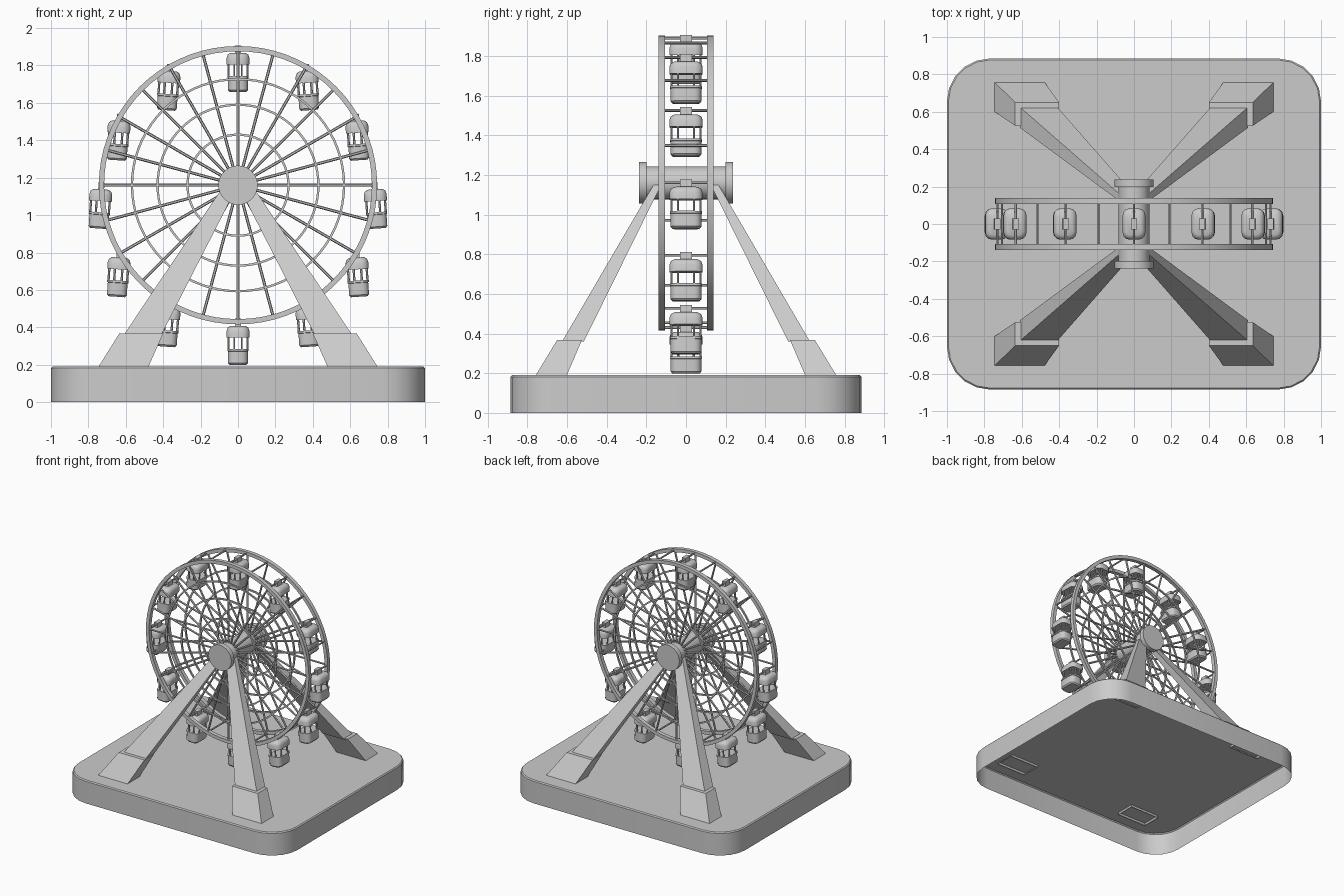
import bpy, bmesh, math
from mathutils import Vector, Matrix

cube = bpy.data.objects.get("Cube")
if cube:
    bpy.data.objects.remove(cube, do_unlink=True)

grey = bpy.data.materials.new("plain_grey")
grey.use_nodes = True
grey.diffuse_color = (0.6, 0.6, 0.6, 1)
grey.node_tree.nodes["Principled BSDF"].inputs["Base Color"].default_value = (0.6, 0.6, 0.6, 1)

HUB_Z = 1.16
RIM_R = 0.73
RIM_Y = 0.122
SPOKES = 24


def finish(name, bm, angle=35):
    bmesh.ops.recalc_face_normals(bm, faces=bm.faces[:])
    mesh = bpy.data.meshes.new(name)
    bm.to_mesh(mesh)
    bm.free()
    mesh.materials.append(grey)
    obj = bpy.data.objects.new(name, mesh)
    bpy.context.collection.objects.link(obj)
    bpy.ops.object.select_all(action="DESELECT")
    obj.select_set(True)
    bpy.context.view_layer.objects.active = obj
    if angle:
        bpy.ops.object.shade_smooth_by_angle(angle=math.radians(angle))
    return obj


def rounded_ring(hx, hy, r, z, steps=5):
    """Rounded rectangle outline at height z."""
    pts = []
    for i, (sx, sy) in enumerate(((1, 1), (-1, 1), (-1, -1), (1, -1))):
        for k in range(steps + 1):
            a = math.pi / 2 * (i + k / steps)
            pts.append(Vector((sx * (hx - r) + r * math.cos(a),
                               sy * (hy - r) + r * math.sin(a), z)))
    return pts


def box_ring(x0, x1, y0, y1, z):
    return [Vector(p) for p in ((x0, y0, z), (x1, y0, z), (x1, y1, z), (x0, y1, z))]


def loft(bm, rings, cap_start=True, cap_end=True, matrix=Matrix()):
    rows = [[bm.verts.new(matrix @ p) for p in ring] for ring in rings]
    n = len(rows[0])
    for a, b in zip(rows, rows[1:]):
        for i in range(n):
            bm.faces.new((a[i], a[(i + 1) % n], b[(i + 1) % n], b[i]))
    if cap_start:
        bm.faces.new(rows[0][::-1])
    if cap_end:
        bm.faces.new(rows[-1])


def rod(bm, start, end, radius, sides=6):
    start, end = Vector(start), Vector(end)
    axis = end - start
    mat = Matrix.Translation((start + end) / 2) @ axis.to_track_quat("Z", "Y").to_matrix().to_4x4()
    bmesh.ops.create_cone(bm, cap_ends=True, segments=sides, radius1=radius,
                          radius2=radius, depth=axis.length, matrix=mat)


def wheel_point(angle, r, y):
    return Vector((r * math.sin(angle), y, HUB_Z + r * math.cos(angle)))


def hoop(bm, r, y, half_r, half_y, segments=72):
    """Ring of rectangular section around the wheel axis."""
    section = ((half_r, half_y), (half_r, -half_y), (-half_r, -half_y), (-half_r, half_y))
    rows = [[bm.verts.new(wheel_point(math.tau * i / segments, r + dr, y + dy))
             for dr, dy in section] for i in range(segments)]
    for i in range(segments):
        a, b = rows[i], rows[(i + 1) % segments]
        for k in range(4):
            bm.faces.new((a[k], a[(k + 1) % 4], b[(k + 1) % 4], b[k]))


# Base: a hollow slab, open underneath
bm = bmesh.new()
loft(bm, [rounded_ring(1, 0.885, 0.23, 0),
          rounded_ring(1, 0.885, 0.23, 0.182),
          rounded_ring(0.992, 0.877, 0.222, 0.19)], cap_start=False)
finish("base", bm)

# Legs and sheared feet, one for each corner
for sx, side in ((1, "left"), (-1, "right")):
    for sy, end in ((-1, "front"), (1, "back")):
        mirror = Matrix.Diagonal((sx, sy, 1, 1))
        bm = bmesh.new()
        loft(bm, [box_ring(0.485, 0.755, 0.607, 0.767, 0.175),
                  box_ring(0.4, 0.635, 0.525, 0.65, 0.367)], cap_start=False, matrix=mirror)
        finish(f"{end}_{side}_foot", bm, None)
        bm = bmesh.new()
        loft(bm, [box_ring(0.41, 0.61, 0.515, 0.625, 0.36),
                  box_ring(0.0, 0.075, 0.12, 0.158, 1.16)], matrix=mirror)
        finish(f"{end}_{side}_leg", bm, None)

# Hub axle with end discs
bm = bmesh.new()
rod(bm, (0, -0.21, HUB_Z), (0, 0.21, HUB_Z), 0.083, 32)
for s in (-1, 1):
    rod(bm, (0, s * 0.198, HUB_Z), (0, s * 0.237, HUB_Z), 0.105, 32)
finish("hub", bm)

# Two wheel faces: rim, inner rings and spokes
for s, label in ((-1, "front"), (1, "back")):
    y = s * RIM_Y
    bm = bmesh.new()
    hoop(bm, RIM_R, y, 0.014, 0.016)
    finish(f"{label}_rim", bm)
    bm = bmesh.new()
    for r in (0.27, 0.43, 0.567):
        hoop(bm, r, y, 0.006, 0.006)
    finish(f"{label}_inner_rings", bm)
    bm = bmesh.new()
    for i in range(SPOKES):
        a = math.tau * i / SPOKES
        rod(bm, wheel_point(a, 0.07, y), wheel_point(a, RIM_R, y), 0.008)
    finish(f"{label}_spokes", bm)

# Bars joining the two rims
bm = bmesh.new()
for i in range(SPOKES):
    a = math.tau * i / SPOKES
    rod(bm, wheel_point(a, RIM_R, -RIM_Y), wheel_point(a, RIM_R, RIM_Y), 0.007)
finish("cross_bars", bm)

# Cabins hanging from every second bar, swung slightly outward
for i in range(12):
    a = math.tau * i / 12
    pivot = wheel_point(a, RIM_R, 0)
    lean = 0 if i % 6 == 0 else math.copysign(math.radians(4), math.sin(a))
    place = Matrix.Translation(pivot) @ Matrix.Rotation(-lean, 4, "Y")
    bm = bmesh.new()
    # lower tub
    loft(bm, [rounded_ring(0.044, 0.068, 0.026, -0.232, 3),
              rounded_ring(0.053, 0.077, 0.034, -0.222, 3),
              rounded_ring(0.053, 0.077, 0.034, -0.158, 3),
              rounded_ring(0.057, 0.081, 0.036, -0.156, 3),
              rounded_ring(0.057, 0.081, 0.036, -0.145, 3)], matrix=place)
    # roof
    loft(bm, [rounded_ring(0.061, 0.084, 0.038, -0.085, 3),
              rounded_ring(0.061, 0.084, 0.038, -0.05, 3),
              rounded_ring(0.055, 0.077, 0.034, -0.032, 3),
              rounded_ring(0.04, 0.06, 0.025, -0.022, 3)], matrix=place)
    # window posts
    for sx in (-1, 1):
        for sy in (-1, 1):
            for px, py in ((0.05, 0.04), (0.02, 0.073)):
                rod(bm, place @ Vector((sx * px, sy * py, -0.15)),
                    place @ Vector((sx * px, sy * py, -0.08)), 0.006)
    # hanger clamp
    loft(bm, [box_ring(-0.016, 0.016, -0.03, 0.03, z) for z in (-0.03, 0.016)], matrix=place)
    finish(f"cabin_{i + 1}", bm, 40)
